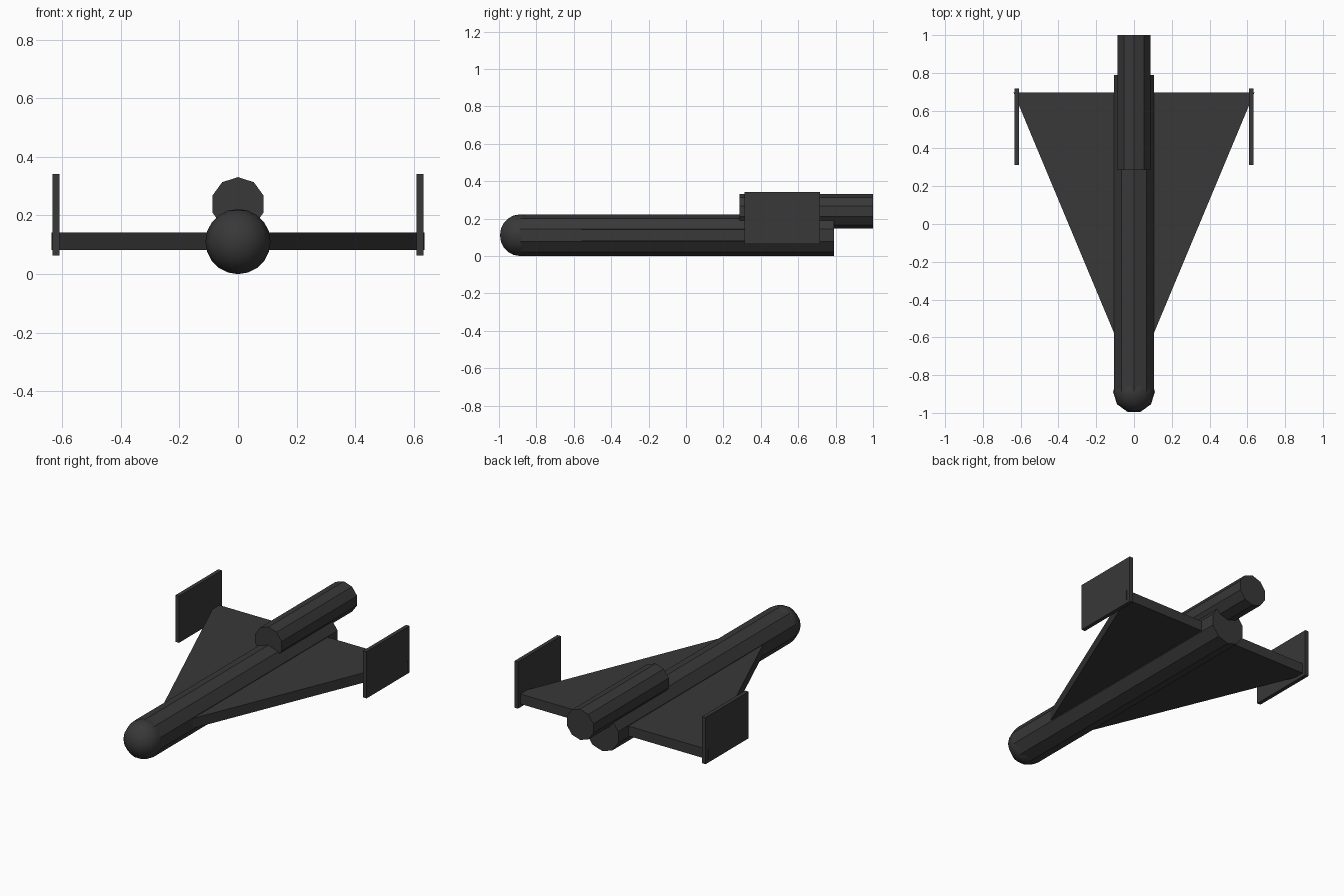
import bpy
import bmesh
import math
from mathutils import Matrix

cube = bpy.data.objects.get("Cube")
if cube:
    bpy.data.objects.remove(cube, do_unlink=True)

# Single dark grey paint
paint = bpy.data.materials.new("dark_grey")
paint.use_nodes = True
colour = (0.04, 0.04, 0.04, 1)
paint.diffuse_color = colour
paint.node_tree.nodes["Principled BSDF"].inputs["Base Color"].default_value = colour


def add_object(name, bm):
    bmesh.ops.recalc_face_normals(bm, faces=bm.faces)
    mesh = bpy.data.meshes.new(name)
    bm.to_mesh(mesh)
    bm.free()
    mesh.materials.append(paint)
    obj = bpy.data.objects.new(name, mesh)
    bpy.context.collection.objects.link(obj)
    return obj


def prism(name, outline, offset):
    """Extrude a flat outline along an offset vector."""
    bm = bmesh.new()
    face = bm.faces.new([bm.verts.new(p) for p in outline])
    new = bmesh.ops.extrude_face_region(bm, geom=[face], use_keep_orig=True)["geom"]
    verts = [v for v in new if isinstance(v, bmesh.types.BMVert)]
    bmesh.ops.translate(bm, verts=verts, vec=offset)
    return add_object(name, bm)


def tube(name, radius, z, front, back, sides=10):
    """Lengthwise cylinder with a ridge along its top."""
    angles = [math.tau * i / sides for i in range(sides)]
    ring = [(radius * math.sin(a), front, z + radius * math.cos(a)) for a in angles]
    return prism(name, ring, (0, back - front, 0))


# Body and top engine
BODY_R, NOSE_Y = 0.111, -0.889
tube("fuselage", BODY_R, BODY_R, NOSE_Y, 0.79)
tube("engine", 0.092, 0.239, 0.287, 1.0)

# Rounded nose
bm = bmesh.new()
bmesh.ops.create_uvsphere(bm, u_segments=10, v_segments=10, radius=BODY_R,
                          matrix=Matrix.Translation((0, NOSE_Y, BODY_R))
                          @ Matrix.Rotation(math.pi / 2, 4, "Z"))
for face in bm.faces:
    face.smooth = True
add_object("nose", bm)

# Delta wing
prism("wing", [(0, -0.83, 0.083), (0.637, 0.695, 0.083), (-0.637, 0.695, 0.083)],
      (0, 0, 0.059))

# Upright wingtip fins
for side, name in ((1, "left_fin"), (-1, "right_fin")):
    x = side * 0.609
    prism(name, [(x, 0.312, 0.063), (x, 0.717, 0.063), (x, 0.717, 0.342), (x, 0.312, 0.342)],
          (side * 0.023, 0, 0))
